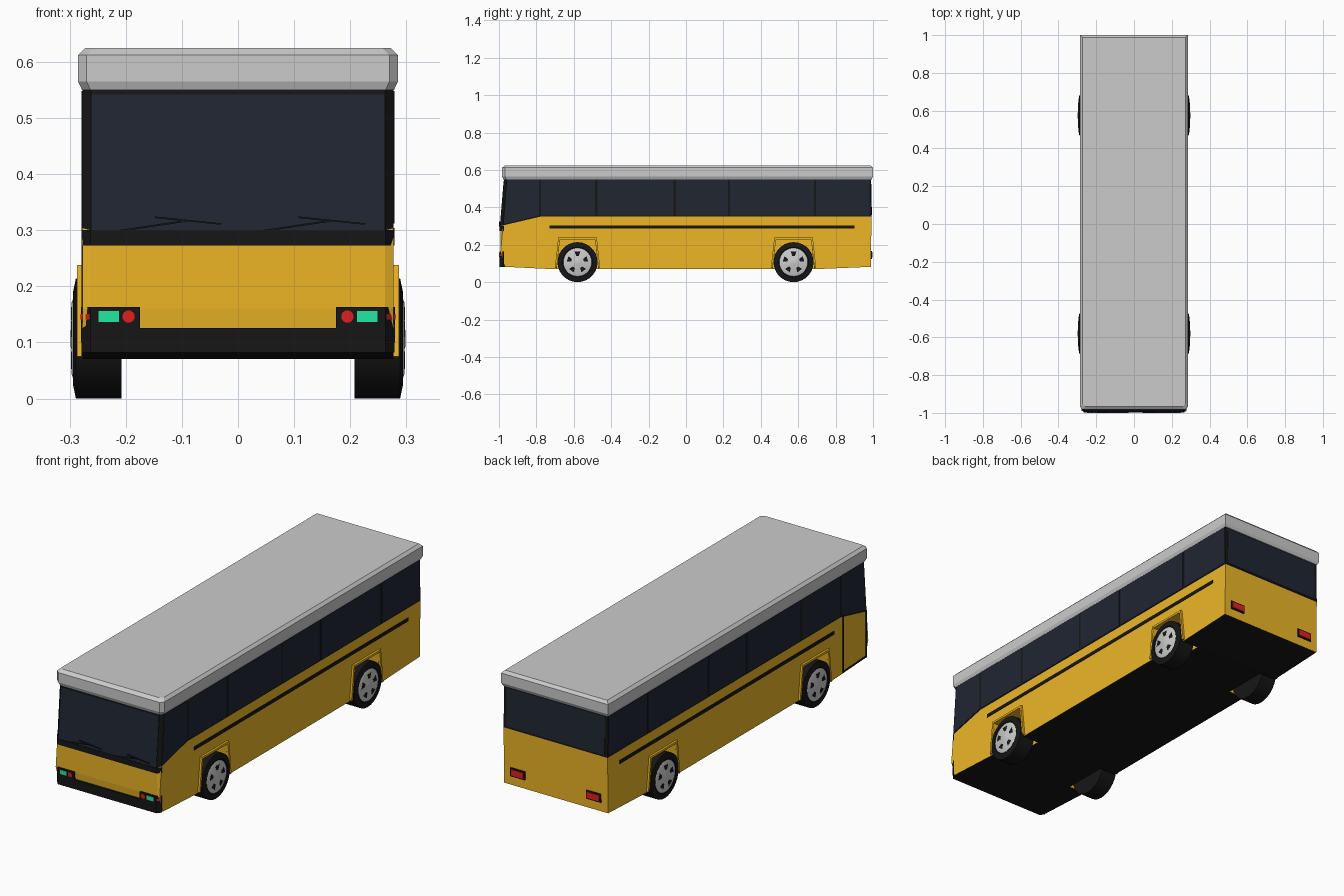
import bpy, bmesh, math
from mathutils import Vector

if "Cube" in bpy.data.objects:
    bpy.data.objects.remove(bpy.data.objects["Cube"])


def material(name, rgb):
    m = bpy.data.materials.new(name)
    m.diffuse_color = (*rgb, 1)
    m.use_nodes = True
    m.node_tree.nodes["Principled BSDF"].inputs["Base Color"].default_value = m.diffuse_color
    return m


YELLOW = material("yellow paint", (0.85, 0.47, 0.02))
BLACK = material("black trim", (0.008, 0.008, 0.008))
GLASS = material("dark glass", (0.014, 0.019, 0.031))
GREEN = material("green lamp", (0.017, 0.8, 0.35))
RED = material("red lamp", (0.75, 0.015, 0.013))


def finish(name, bm, mat=None, mirror=False):
    bmesh.ops.recalc_face_normals(bm, faces=bm.faces)
    me = bpy.data.meshes.new(name)
    bm.to_mesh(me)
    bm.free()
    ob = bpy.data.objects.new(name, me)
    bpy.context.collection.objects.link(ob)
    if mat:
        me.materials.append(mat)
    if mirror:
        ob.modifiers.new("mirror", "MIRROR")
    return ob


def prism_bm(pts, axis, a, b):
    """Extrude a 2D outline along an axis from a to b."""
    place = {"x": lambda u, v, t: (t, u, v),
             "y": lambda u, v, t: (u, t, v),
             "z": lambda u, v, t: (u, v, t)}[axis]
    bm = bmesh.new()
    loft(bm, [[place(u, v, t) for u, v in pts] for t in (a, b)])
    return bm


def loft(bm, rings, closed=False):
    rows = [[bm.verts.new(p) for p in r] for r in rings]
    n = len(rows[0])
    pairs = list(zip(rows, rows[1:])) + ([(rows[-1], rows[0])] if closed else [])
    for r, s in pairs:
        for i in range(n):
            bm.faces.new((r[i], r[(i + 1) % n], s[(i + 1) % n], s[i]))
    if not closed:
        bm.faces.new(rows[0])
        bm.faces.new(rows[-1])


def prism(name, pts, axis, a, b, mat=None, mirror=False):
    return finish(name, prism_bm(pts, axis, a, b), mat, mirror)


def rect(u0, u1, v0, v1):
    return [(u0, v0), (u1, v0), (u1, v1), (u0, v1)]


def lathe(name, profile, y, z, sides, mat=None):
    """Turn (x, radius) points about a wheel axle."""
    bm = bmesh.new()
    loft(bm, [[(x, y + r * math.cos(2 * math.pi * i / sides),
                z + r * math.sin(2 * math.pi * i / sides)) for i in range(sides)]
              for x, r in profile])
    ob = finish(name, bm, mat, True)
    bpy.context.view_layer.objects.active = ob
    ob.select_set(True)
    bpy.ops.object.shade_smooth_by_angle(angle=math.radians(30))
    ob.select_set(False)
    return ob


def shell(name, pts, mat):
    """Body section from a side profile, with chamfered front corners."""
    bm = prism_bm(pts, "x", -0.277, 0.277)
    edges = [e for e in bm.edges if abs(e.verts[0].co.x - e.verts[1].co.x) < 0.01
             and all(v.co.y < -0.96 for v in e.verts)]
    bmesh.ops.bevel(bm, geom=edges, offset=0.015, segments=1, affect="EDGES")
    return finish(name, bm, mat)


# Body: yellow lower half with black floor, black window band
lower = shell("lower_body", [(-0.982, 0.083), (-0.72, 0.07), (0.70, 0.07), (0.988, 0.082),
                             (0.992, 0.35), (-0.78, 0.35), (-0.993, 0.30), (-0.991, 0.16)], YELLOW)
lower.data.materials.append(BLACK)
for f in lower.data.polygons:
    if f.normal.z < -0.9:
        f.material_index = 1
shell("window_band", [(-0.993, 0.30), (-0.78, 0.35), (0.992, 0.35),
                      (0.988, 0.555), (-0.972, 0.555)], BLACK)

# Roof cap
roof = bmesh.new()
loft(roof, [[(-w, yf + 0.015, z), (-w + 0.015, yf, z), (w - 0.015, yf, z),
             (w, yf + 0.015, z), (w, yr, z), (-w, yr, z)]
            for z, w, yf, yr in ((0.55, 0.278, -0.977, 0.993), (0.565, 0.285, -0.983, 1.0),
                                 (0.612, 0.285, -0.983, 1.0), (0.625, 0.272, -0.966, 0.988))])
finish("roof", roof)

# Side glass, quarter glass, windscreen and rear glass
stops = (-0.78, -0.48, -0.06, 0.23, 0.69, 0.988)
for a, b in zip(stops, stops[1:]):
    prism("side_window", rect(a + 0.006, b - 0.006, 0.357, 0.548), "x", 0.272, 0.2785, GLASS, True)
prism("quarter_window", [(-0.975, 0.312), (-0.786, 0.357), (-0.786, 0.548), (-0.956, 0.548)],
      "x", 0.272, 0.2785, GLASS, True)
prism("windscreen", [(-0.995, 0.30), (-0.975, 0.542), (-0.965, 0.542), (-0.985, 0.30)],
      "x", -0.261, 0.261, GLASS)
prism("rear_window", [(0.98, 0.36), (0.994, 0.36), (0.990, 0.545), (0.98, 0.545)],
      "x", -0.262, 0.262, GLASS)

# Side stripe
prism("side_stripe", rect(-0.73, 0.90, 0.287, 0.304), "x", 0.272, 0.279, BLACK, True)

# Door outline on the left side
for pts in (rect(-0.805, -0.795, 0.078, 0.348), rect(-0.977, -0.970, 0.086, 0.31),
            [(-0.977, 0.085), (-0.795, 0.076), (-0.795, 0.084), (-0.977, 0.093)]):
    prism("door_frame", pts, "x", -0.279, -0.272, BLACK)

# Front black trim: belt under the windscreen, bumper, lamp housings
wrap = [(-0.279, -0.977), (-0.263, -0.997), (0.263, -0.997), (0.279, -0.977),
        (0.27, -0.96), (-0.27, -0.96)]
prism("front_belt", wrap, "z", 0.273, 0.30, BLACK)
prism("front_bumper", wrap, "z", 0.082, 0.126, BLACK)
prism("lamp_housing", [(0.175, -0.998), (0.263, -0.998), (0.2795, -0.977),
                       (0.27, -0.96), (0.175, -0.96)], "z", 0.10, 0.163, BLACK, True)

# Front lamps
prism("head_lamp", rect(0.212, 0.249, 0.136, 0.156), "y", -1.0, -0.99, GREEN, True)
prism("round_lamp", [(0.195 + 0.011 * math.cos(i * math.pi / 8),
                      0.146 + 0.011 * math.sin(i * math.pi / 8)) for i in range(16)],
      "y", -1.0, -0.99, RED, True)
prism("corner_lamp", [(0.265, -0.998), (0.2805, -0.978), (0.27, -0.97), (0.262, -0.985)],
      "z", 0.141, 0.151, RED, True)

# Tail lamps in black frames
prism("tail_lamp_frame", rect(0.163, 0.241, 0.125, 0.166), "y", 0.98, 0.994, BLACK, True)
prism("tail_lamp", rect(0.169, 0.235, 0.131, 0.160), "y", 0.98, 0.997, RED, True)


# Wipers
def bar(name, p, q, w):
    p, q = Vector(p), Vector(q)
    d = (q - p).normalized() * w
    n = Vector((-d.y, d.x))
    prism(name, [p - n, q - n, q + n, p + n], "y", -0.9995, -0.992, BLACK)


for dx in (0, 0.256):
    bar("wiper_arm", (-0.21 + dx, 0.299), (-0.09 + dx, 0.317), 0.0016)
    bar("wiper_blade", (-0.148 + dx, 0.323), (-0.03 + dx, 0.311), 0.0014)

# Wheels, arches and wheel wells
R = 0.107
for y in (-0.58, 0.575):
    well = prism("wheel_well_cutter", [(y - 0.114, 0.04), (y - 0.094, 0.228),
                                       (y + 0.094, 0.228), (y + 0.114, 0.04)],
                 "x", 0.19, 0.32, None, True)
    well.hide_render = True
    well.hide_viewport = True
    cut = lower.modifiers.new("wheel_well", "BOOLEAN")
    cut.operation, cut.solver, cut.object = "DIFFERENCE", "EXACT", well
    prism("wheel_arch", [(y - 0.121, 0.075), (y - 0.103, 0.238), (y + 0.103, 0.238),
                         (y + 0.121, 0.075), (y + 0.112, 0.075), (y + 0.094, 0.228),
                         (y - 0.094, 0.228), (y - 0.112, 0.075)],
          "x", 0.268, 0.287, YELLOW, True)
    lathe("tyre", [(0.208, 0.07), (0.208, R), (0.289, R), (0.2945, 0.08), (0.291, 0.074)],
          y, R, 28, BLACK)
    lathe("wheel_hub", [(0.26, 0.076), (0.292, 0.076), (0.2965, 0.064), (0.2965, 0.02),
                        (0.2985, 0.014)], y, R, 28)
    # Five dark vents per hub
    for k in range(5):
        t = math.pi / 2 + k * 2 * math.pi / 5
        pts = [(y + r * math.cos(t + s), R + r * math.sin(t + s))
               for r, s in ((0.034, -0.2), (0.058, -0.27), (0.058, 0.27), (0.034, 0.2))]
        prism("hub_vent", pts, "x", 0.29, 0.2972, BLACK, True)
